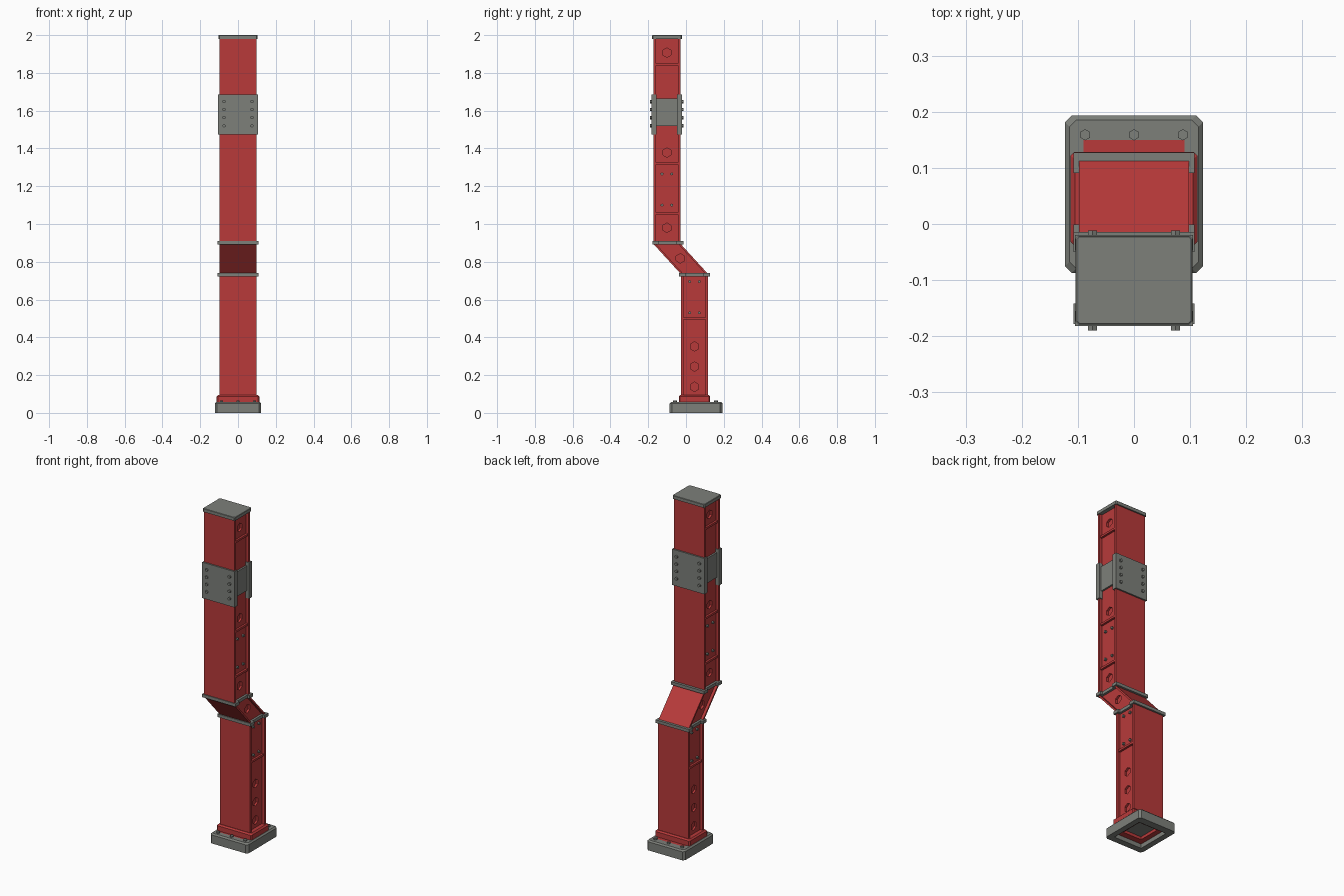
import bpy, bmesh, math
from mathutils import Matrix, Vector

if "Cube" in bpy.data.objects:
    bpy.data.objects.remove(bpy.data.objects["Cube"])


def mat(name, c):
    m = bpy.data.materials.new(name)
    m.diffuse_color = (*c, 1)
    m.use_nodes = True
    m.node_tree.nodes["Principled BSDF"].inputs["Base Color"].default_value = m.diffuse_color
    return m


RED = mat("red paint", (0.48, 0.042, 0.042))
GREY = mat("grey steel", (0.205, 0.215, 0.195))
UP, LOW = -0.101, 0.045          # y centres of upper and lower columns


def finish(name, bm, m):
    bmesh.ops.recalc_face_normals(bm, faces=bm.faces)
    me = bpy.data.meshes.new(name)
    bm.to_mesh(me)
    bm.free()
    ob = bpy.data.objects.new(name, me)
    bpy.context.collection.objects.link(ob)
    me.materials.append(m)
    return ob


def loft(name, rings, m):
    bm = bmesh.new()
    vs = [[bm.verts.new(p) for p in r] for r in rings]
    n = len(vs[0])
    for a, b in zip(vs, vs[1:]):
        for i in range(n):
            j = (i + 1) % n
            bm.faces.new((a[i], a[j], b[j], b[i]))
    bm.faces.new(vs[0][::-1])
    bm.faces.new(vs[-1])
    return finish(name, bm, m)


def h_ring(w, d, t, r, yc, z):
    """H outline: half width w, half depth d, flange t, side recess r."""
    i, e = w - r, d - t
    pts = [(-w, -d), (w, -d), (w, -e), (i, -e), (i, e), (w, e),
           (w, d), (-w, d), (-w, e), (-i, e), (-i, -e), (-w, -e)]
    return [(x, y + yc, z) for x, y in pts]


def oct_ring(w, d, c, yc, z):
    pts = [(-w + c, -d), (w - c, -d), (w, -d + c), (w, d - c),
           (w - c, d), (-w + c, d), (-w, d - c), (-w, -d + c)]
    return [(x, y + yc, z) for x, y in pts]


def slab(name, w, d, c, bev, yc, z0, z1, m):
    return loft(name, [oct_ring(w, d, c, yc, z0), oct_ring(w, d, c, yc, z1 - bev),
                       oct_ring(w - bev, d - bev, c, yc, z1)], m)


def add_box(bm, x0, x1, y0, y1, z0, z1):
    mx = Matrix.Translation(((x0 + x1) / 2, (y0 + y1) / 2, (z0 + z1) / 2))
    bmesh.ops.create_cube(bm, size=1, matrix=mx @ Matrix.Diagonal((x1 - x0, y1 - y0, z1 - z0, 1)))


def box(name, dims, m):
    bm = bmesh.new()
    add_box(bm, *dims)
    return finish(name, bm, m)


def add_hex(bm, p, axis, r, h):
    q = Vector(axis).to_track_quat('Z', 'Y').to_matrix().to_4x4()
    bmesh.ops.create_cone(bm, cap_ends=True, segments=6, radius1=r, radius2=r,
                          depth=h, matrix=Matrix.Translation(p) @ q)


def cut(ob, cutter):
    md = ob.modifiers.new("cut", 'BOOLEAN')
    md.operation, md.object, md.solver = 'DIFFERENCE', cutter, 'EXACT'
    dg = bpy.context.evaluated_depsgraph_get()
    me = bpy.data.meshes.new_from_object(ob.evaluated_get(dg))
    ob.modifiers.clear()
    ob.data = me
    bpy.data.objects.remove(cutter)


W, WEB = 0.098, 0.082


def column(name, y0, y1, z0, z1, holes):
    ob = loft(name, [h_ring(W, 0.072, 0.013, W - WEB, y, z) for y, z in ((y0, z0), (y1, z1))], RED)
    bm = bmesh.new()
    for y, z in holes:
        for s in (-1, 1):
            add_hex(bm, (s * WEB, y, z), (s, 0, 0), 0.025, 0.024)
    cutter = finish("hole_cutter", bm, RED)
    cutter.hide_render = True
    cut(ob, cutter)


# Columns with hexagonal side recesses
column("lower_column", LOW, LOW, 0.085, 0.725, [(LOW, z) for z in (0.138, 0.245, 0.352)])
column("slanted_column", LOW, UP, 0.735, 0.895, [(-0.03, 0.818)])
column("upper_column", UP, UP, 0.905, 1.982, [(UP, z) for z in (0.98, 1.378, 1.907)])

# Side stiffeners and small web bolts
bs, bb = bmesh.new(), bmesh.new()
for s in (-1, 1):
    for yc, z in ((UP, 1.845), (UP, 1.32), (UP, 1.055), (LOW, 0.5)):
        add_box(bs, *sorted((s * 0.08, s * 0.094)), yc - 0.06, yc + 0.06, z - 0.006, z + 0.006)
    for yc, zs in ((UP, (1.265, 1.10)), (LOW, (0.695, 0.53))):
        for z in zs:
            for dy in (-0.026, 0.026):
                add_hex(bb, (s * 0.085, yc + dy, z), (s, 0, 0), 0.008, 0.014)
finish("side_stiffeners", bs, RED)
finish("web_bolts", bb, GREY)

# Knee plates and top cap
for nm, yc, z in (("lower_knee_plate", LOW, 0.722), ("upper_knee_plate", -0.096, 0.892)):
    loft(nm, [h_ring(0.108, 0.082, 0.036, 0.013, yc, h) for h in (z, z + 0.018)], GREY)
slab("top_cap", 0.104, 0.079, 0.005, 0.002, -0.1, 1.98, 2.0, GREY)

# Splice joint: front and back plates, side plates, bolts
bp, bb = bmesh.new(), bmesh.new()
for s in (-1, 1):
    ys = sorted((UP + s * 0.081, UP + s * 0.054))
    add_box(bp, -0.105, 0.105, *ys, 1.475, 1.685)
    add_box(bp, *sorted((s * 0.078, s * 0.092)), UP - 0.06, UP + 0.06, 1.52, 1.665)
    for x in (-0.074, 0.074):
        for z in (1.52, 1.563, 1.606, 1.648):
            add_hex(bb, (x, UP + s * 0.083, z), (0, s, 0), 0.009, 0.012)
finish("splice_plates", bp, GREY)
finish("splice_bolts", bb, GREY)

# Base slab with an underside opening, its bolts, and the red collar
base = slab("base_slab", 0.123, 0.14, 0.012, 0.008, 0.053, 0, 0.058, GREY)
cut(base, box("base_cutter", (-0.09, 0.09, -0.05, 0.15, -0.01, 0.07), GREY))
slab("collar", 0.113, 0.083, 0.006, 0.008, LOW, 0.056, 0.094, RED)
lining = box("base_lining", (-0.09, 0.09, -0.05, 0.15, 0.025, 0.057), RED)
cut(lining, box("lining_cutter", (-0.06, 0.06, -0.015, 0.115, 0.0, 0.045), RED))
box("underside_plate", (-0.06, 0.06, -0.015, 0.115, 0.042, 0.046), GREY)
bb = bmesh.new()
for x in (-0.087, 0, 0.087):
    for y in (-0.058, 0.159):
        add_hex(bb, (x, y, 0.058), (0, 0, 1), 0.01, 0.014)
finish("base_bolts", bb, GREY)
